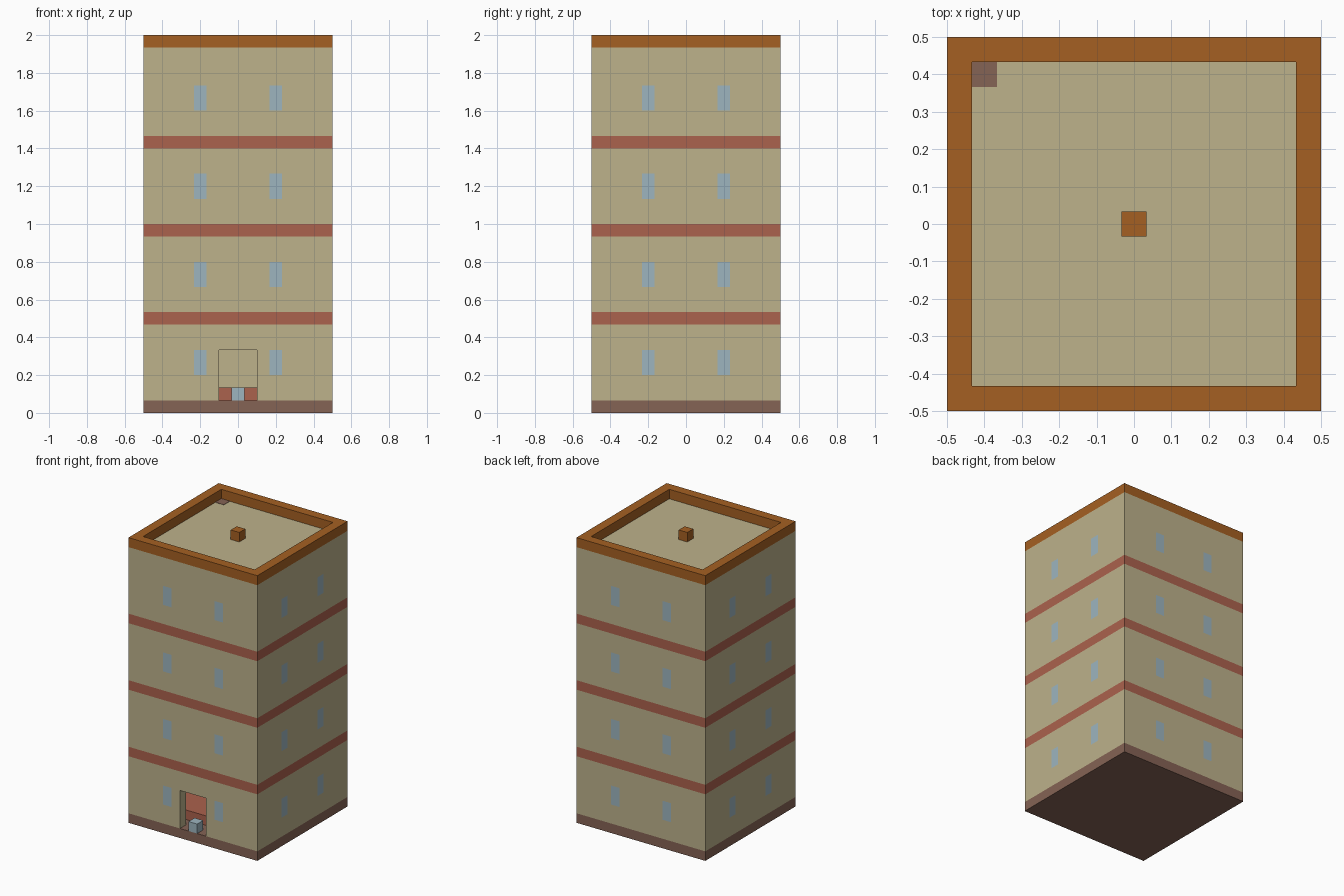
import bpy, bmesh
from mathutils import Vector

cube = bpy.data.objects.get("Cube")
if cube:
    bpy.data.objects.remove(cube, do_unlink=True)

U = 1 / 15          # one block; the tower is 15 x 15 x 30 blocks
N = 15


def material(name, rgb):
    m = bpy.data.materials.new(name)
    m.use_nodes = True
    m.diffuse_color = (*rgb, 1)
    m.node_tree.nodes["Principled BSDF"].inputs["Base Color"].default_value = (*rgb, 1)
    return m


TAN = material("sand_wall", (0.51, 0.445, 0.26))
RED = material("brick_red", (0.41, 0.122, 0.075))
ORANGE = material("roof_orange", (0.376, 0.117, 0.016))
BROWN = material("base_brown", (0.235, 0.125, 0.09))
GLASS = material("pale_blue_glass", (0.34, 0.46, 0.52))


def box(name, x, y, z, mat, window_base=None):
    """Box from block ranges; a window base cuts flush panes into its sides."""
    bm = bmesh.new()
    bmesh.ops.create_cube(bm, size=1)
    for v in bm.verts:
        v.co = Vector([r[0] if c < 0 else r[1] for c, r in zip(v.co, (x, y, z))])
    if window_base is not None:
        sill, head = window_base + 3, window_base + 5
        cuts = [(2, sill), (2, head)]
        cuts += [(axis, p) for axis in (0, 1) for p in (4, 5, 10, 11)]
        for axis, pos in cuts:
            normal = Vector((0, 0, 0))
            normal[axis] = 1
            bmesh.ops.bisect_plane(bm, geom=bm.verts[:] + bm.edges[:] + bm.faces[:],
                                   plane_co=normal * pos, plane_no=normal)
        bm.normal_update()
        for f in bm.faces:
            c = f.calc_center_median()
            side = c.x if abs(f.normal.y) > 0.5 else c.y
            in_column = 4 < side < 5 or 10 < side < 11
            if abs(f.normal.z) < 0.5 and in_column and sill < c.z < head:
                f.material_index = 1
    # centre on the origin and scale blocks to units
    for v in bm.verts:
        v.co = Vector((v.co.x - N / 2, v.co.y - N / 2, v.co.z)) * U
    bmesh.ops.recalc_face_normals(bm, faces=bm.faces[:])
    me = bpy.data.meshes.new(name)
    bm.to_mesh(me)
    bm.free()
    me.materials.append(mat)
    me.materials.append(GLASS)
    ob = bpy.data.objects.new(name, me)
    bpy.context.collection.objects.link(ob)
    return ob


full = (0, N)
inner = (1, N - 1)

# base slab
box("base", full, full, (0, 1), BROWN)

# hollow ground storey with a doorway in the front
ground = (1, 7)
box("front_wall_right", (0, 6), (0, 1), ground, TAN, 0)
box("front_wall_left", (9, N), (0, 1), ground, TAN, 0)
box("door_lintel", (6, 9), (0, 1), (5, 7), TAN)
box("back_wall", full, (N - 1, N), ground, TAN, 0)
box("right_wall", (0, 1), inner, ground, TAN, 0)
box("left_wall", (N - 1, N), inner, ground, TAN, 0)

# inside floor and doorstep block
box("inner_floor", inner, (2, N - 1), (1, 2), RED)
box("doorstep_block", (7, 8), (0, 1), (1, 2), GLASS)

# floor bands and upper storeys
for level in (1, 2, 3):
    z = 7 * level
    box(f"floor_band_{level}", full, full, (z, z + 1), RED)
    top = 29 if level == 3 else z + 7
    box(f"upper_storey_{level}", full, full, (z + 1, top), TAN, z)

# roof parapet, centre block and corner hatch
rim = (29, 30)
for name, edge in (("low", (0, 1)), ("high", (N - 1, N))):
    box(f"parapet_y_{name}", full, edge, rim, ORANGE)
    box(f"parapet_x_{name}", edge, inner, rim, ORANGE)
box("roof_block", (7, 8), (7, 8), rim, ORANGE)
box("roof_hatch", (1, 2), (13, 14), (29, 29.03), BROWN)
